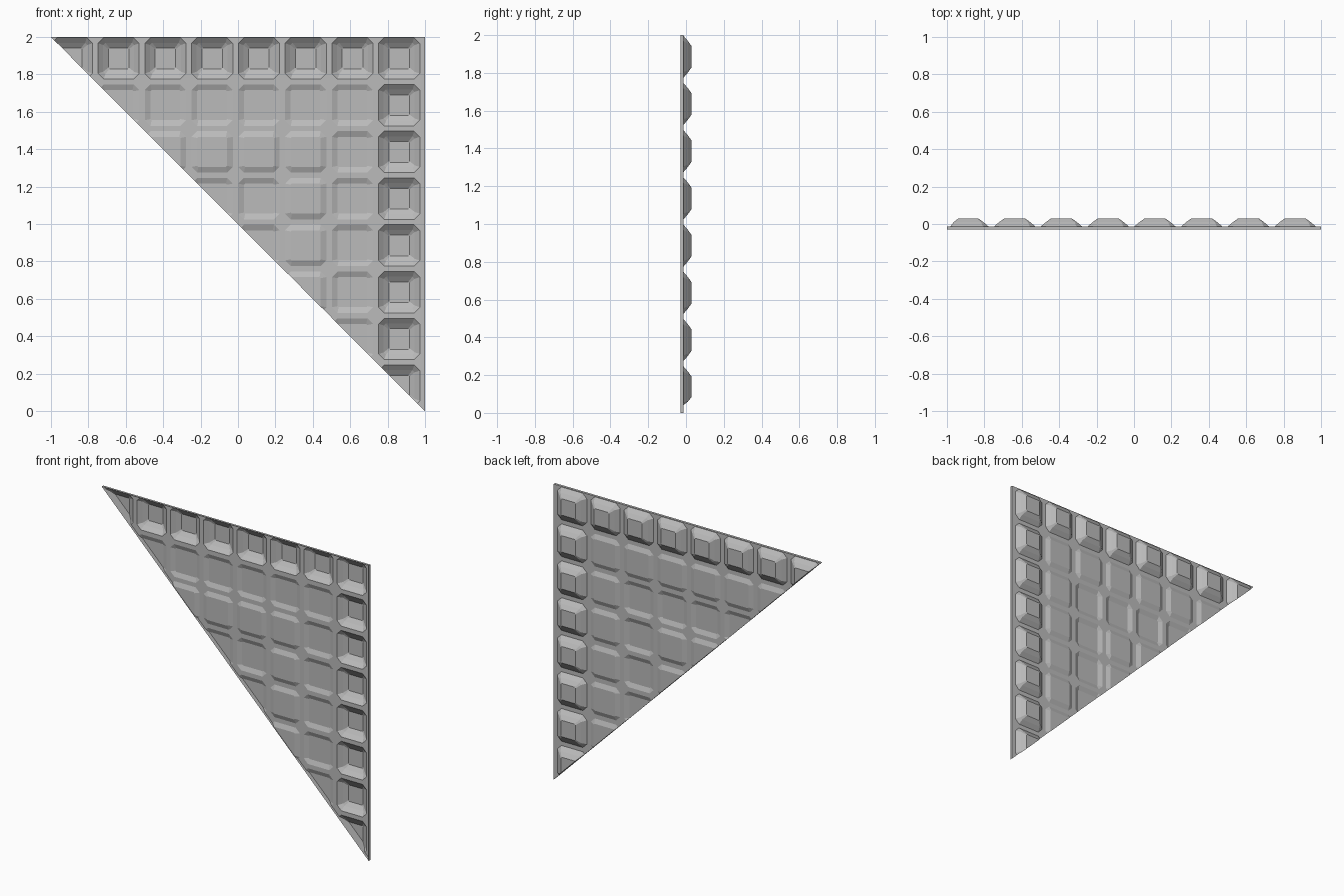
import bpy, bmesh
from mathutils import Vector

if "Cube" in bpy.data.objects:
    bpy.data.objects.remove(bpy.data.objects["Cube"])

N = 8               # cells along each leg
P = 0.25            # cell pitch
SHEET = -0.013      # depth of the flat grid between cells
FRONT = -0.03       # front of the rim

grey = bpy.data.materials.new("mid grey")
grey.diffuse_color = (0.5, 0.5, 0.5, 1)
grey.use_nodes = True
grey.node_tree.nodes["Principled BSDF"].inputs["Base Color"].default_value = grey.diffuse_color

bm = bmesh.new()


def ring(x0, x1, z0, z1, inset, cut, y):
    """Eight-sided ring: a rectangle with cut corners."""
    x0, x1, z0, z1 = x0 + inset, x1 - inset, z0 + inset, z1 - inset
    pts = [(x0 + cut, z0), (x1 - cut, z0), (x1, z0 + cut), (x1, z1 - cut),
           (x1 - cut, z1), (x0 + cut, z1), (x0, z1 - cut), (x0, z0 + cut)]
    return [bm.verts.new((x, y, z)) for x, z in pts]


def cell(col, row):
    """One grid square with a pressed pan in it."""
    x, z = -1 + P * (col - 1), 2 - P * row
    box = [bm.verts.new((a, SHEET, b)) for a, b in
           ((x, z), (x + P, z), (x + P, z + P), (x, z + P))]
    # ring number counted inward from the two straight legs
    level = min(row, N + 1 - col)
    if level == 1:
        steps = [(0.027, 0.012, 0.010), (0.055, 0.006, 0.03)]
    elif level == 3:
        steps = [(0.03, 0.006, SHEET - 0.012)]
    else:
        steps = [(0.03, 0.006, SHEET + 0.012)]
    area = (x + 0.002, x + 0.222, z + 0.025, z + P - 0.004)
    outer = ring(*area, 0, 0.03, SHEET)
    # flat grid around the pan
    for i in range(4):
        a, b = outer[2 * i], outer[2 * i + 1]
        bm.faces.new((box[i], box[(i + 1) % 4], b, a))
        bm.faces.new((box[i], a, outer[2 * i - 1]))
    # sloped pan walls and floor
    for inset, cut, y in steps:
        inner = ring(*area, inset, cut, y)
        for i in range(8):
            j = (i + 1) % 8
            bm.faces.new((outer[i], outer[j], inner[j], inner[i]))
        outer = inner
    bm.faces.new(outer)


for row in range(1, N + 1):
    for col in range(row, N + 1):
        cell(col, row)
bmesh.ops.remove_doubles(bm, verts=bm.verts, dist=0.0005)

# trim along the long sloping side
bmesh.ops.bisect_plane(bm, geom=bm.verts[:] + bm.edges[:] + bm.faces[:],
                       plane_co=Vector((0, 0, 1)), plane_no=Vector((-1, 0, -1)),
                       clear_outer=True, dist=0.0001)

# fold a rim forward around the border
border = [e for e in bm.edges if e.is_boundary]
new = bmesh.ops.extrude_edge_only(bm, edges=border)["geom"]
for v in new:
    if isinstance(v, bmesh.types.BMVert):
        v.co.y = FRONT

bmesh.ops.recalc_face_normals(bm, faces=bm.faces)
bm.faces.ensure_lookup_table()
# floors of the pans look to the front
sheet = max(bm.faces, key=lambda f: f.calc_center_median().y)
if sheet.normal.y > 0:
    bmesh.ops.reverse_faces(bm, faces=bm.faces)

mesh = bpy.data.meshes.new("pressed_triangle_panel")
bm.to_mesh(mesh)
bm.free()
mesh.materials.append(grey)
panel = bpy.data.objects.new("pressed_triangle_panel", mesh)
bpy.context.collection.objects.link(panel)
